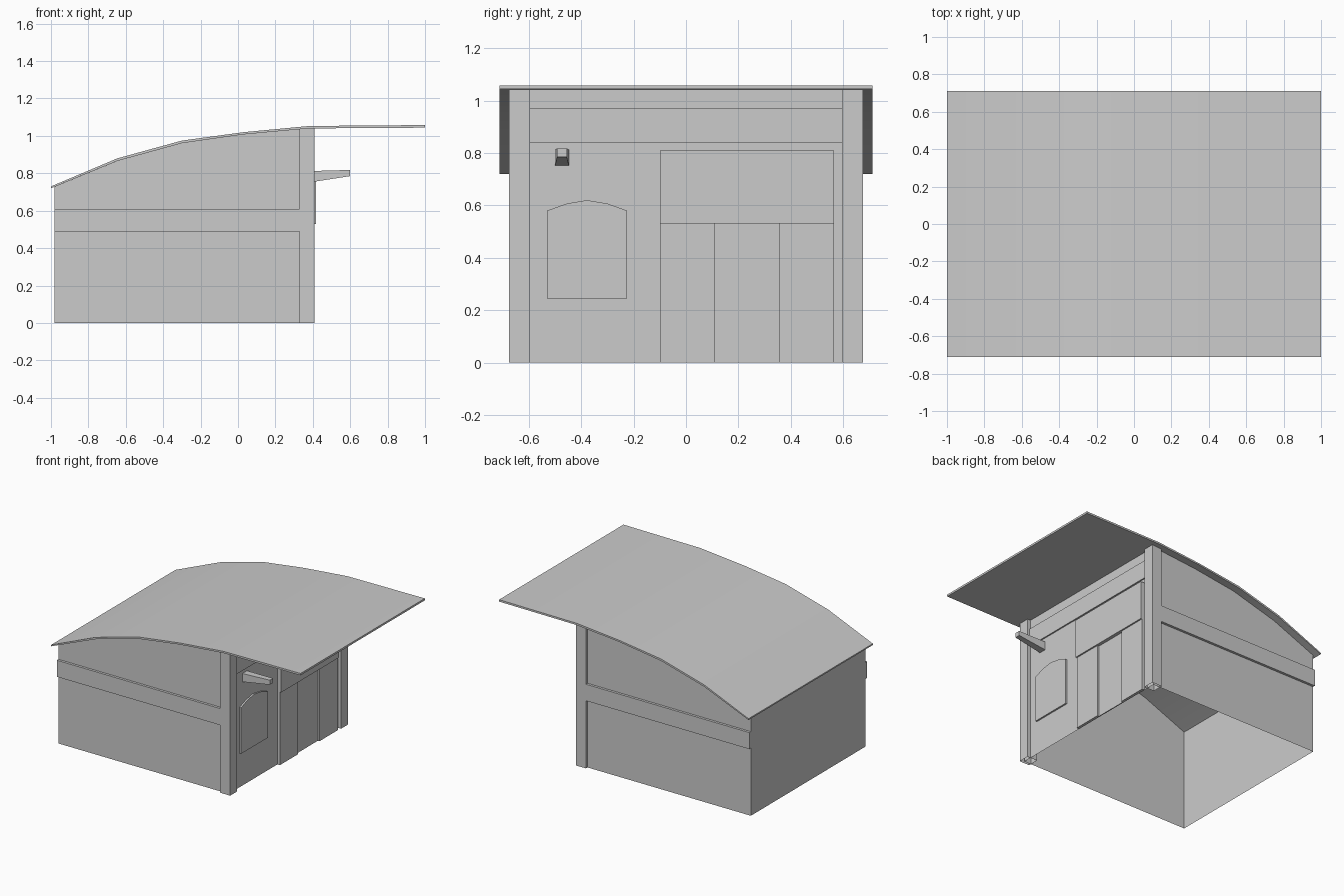
import bpy, bmesh

if "Cube" in bpy.data.objects:
    bpy.data.objects.remove(bpy.data.objects["Cube"])

ROOF_TOP = [(-1, .73), (-.645, .88), (-.3, .975), (.03, 1.02), (.38, 1.053), (1, 1.058)]
ROOF_LOW = [(-1, .72), (-.645, .866), (-.3, .961), (.03, 1.008), (.38, 1.04), (1, 1.044)]


def finish(name, bm):
    bmesh.ops.recalc_face_normals(bm, faces=bm.faces)
    me = bpy.data.meshes.new(name)
    bm.to_mesh(me)
    bm.free()
    ob = bpy.data.objects.new(name, me)
    bpy.context.collection.objects.link(ob)
    return ob


def prism(name, pts, axis, lo, hi):
    """Extrude a 2D outline: axis 'y' takes (x, z) points, axis 'x' takes (y, z)."""
    bm = bmesh.new()
    put = (lambda p, d: (p[0], d, p[1])) if axis == 'y' else (lambda p, d: (d, p[0], p[1]))
    a = [bm.verts.new(put(p, lo)) for p in pts]
    b = [bm.verts.new(put(p, hi)) for p in pts]
    bm.faces.new(a)
    bm.faces.new(b)
    for i in range(len(pts)):
        j = (i + 1) % len(pts)
        bm.faces.new((a[i], a[j], b[j], b[i]))
    return finish(name, bm)


def box(name, x, y, z):
    return prism(name, [(x[0], z[0]), (x[1], z[0]), (x[1], z[1]), (x[0], z[1])], 'y', *y)


def drop_faces(ob, test):
    bm = bmesh.new()
    bm.from_mesh(ob.data)
    bmesh.ops.delete(bm, geom=[f for f in bm.faces if test(f)], context='FACES')
    bm.to_mesh(ob.data)
    bm.free()


# Curved roof sheet
roof = prism("roof", ROOF_TOP + ROOF_LOW[::-1], 'y', -.712, .712)
bpy.context.view_layer.objects.active = roof
roof.select_set(True)
bpy.ops.object.shade_smooth_by_angle(angle=.5)
roof.select_set(False)

# Hollow body: thin walls under the roof, open below and above
wall_line = [(-.98, 0), (.385, 0), (.385, 1.04), (.38, 1.04)]
wall_line += ROOF_LOW[4:0:-1][1:] + [(-.98, .728)]
body = prism("walls", wall_line, 'y', -.657, .657)
drop_faces(body, lambda f: abs(f.normal.z) > .5)

# Corner posts and side bands
for side, s in (("left", -1), ("right", 1)):
    y = sorted((s * .595, s * .675))
    post = box(side + "_post", (.33, .41), y, (0, 1.041))
    drop_faces(post, lambda f: f.normal.z < -.5)
    box(side + "_band", (-.98, .33), sorted((s * .657, s * .675)), (.49, .61))

# Front fascia beam
box("fascia_beam", (.385, .395), (-.595, .595), (.84, .97))

# Door: overhead panel and three leaves, the middle one set back
box("overhead_panel", (.385, .416), (-.1, .565), (.53, .81))
for name, y0, y1, x in (("door_leaf_a", -.1, .11, .405), ("door_leaf_b", .11, .355, .392),
                        ("door_leaf_c", .355, .565, .405)):
    leaf = box(name, (.385, x), (y0, y1), (0, .53))

# Arched window panel
prism("window", [(-.53, .245), (-.225, .245), (-.225, .58), (-.3, .607), (-.378, .62),
                 (-.455, .607), (-.53, .58)], 'x', .385, .397)

# Lamp arm, tapering outwards
lamp = prism("lamp_arm", [(.385, .752), (.6, .785), (.6, .818), (.385, .812)], 'y', -.5, -.447)
for v in lamp.data.vertices:
    if v.co.x > .5:
        v.co.y = -.4735 + (v.co.y + .4735) * .7
